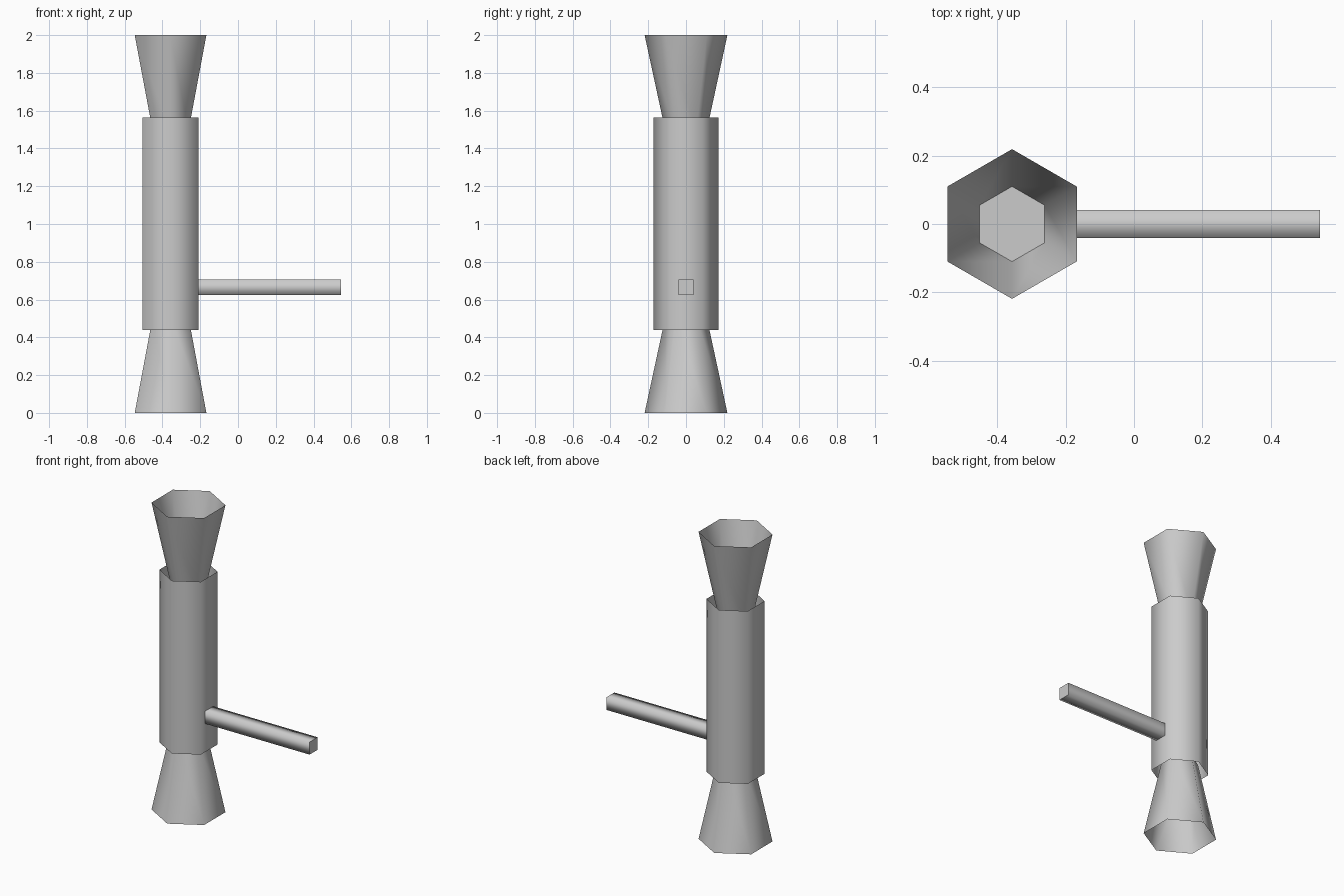
import bpy
import bmesh
from math import pi
from mathutils import Matrix

if "Cube" in bpy.data.objects:
    bpy.data.objects.remove(bpy.data.objects["Cube"])

grey = bpy.data.materials.new("mid_grey")
grey.use_nodes = True
colour = (0.6, 0.6, 0.6, 1)
grey.diffuse_color = colour
grey.node_tree.nodes["Principled BSDF"].inputs["Base Color"].default_value = colour

AXIS_X = -0.357  # centre of the upright pipe


def prism(name, sides, r_low, r_high, length, turn, matrix, open_low, open_high):
    """Smooth-sided prism or frustum along local z, with optional open ends."""
    bm = bmesh.new()
    bmesh.ops.create_cone(bm, cap_ends=True, segments=sides, radius1=r_low,
                          radius2=r_high, depth=length,
                          matrix=Matrix.Rotation(turn, 4, "Z"))
    bm.normal_update()
    ends = [f for f in bm.faces if abs(f.normal.z) > 0.9]
    for f in bm.faces:
        f.smooth = f not in ends
    drop = [f for f in ends if (open_high if f.normal.z > 0 else open_low)]
    bmesh.ops.delete(bm, geom=drop, context="FACES_ONLY")
    bmesh.ops.transform(bm, matrix=matrix, verts=bm.verts)
    mesh = bpy.data.meshes.new(name)
    bm.to_mesh(mesh)
    bm.free()
    mesh.materials.append(grey)
    obj = bpy.data.objects.new(name, mesh)
    bpy.context.collection.objects.link(obj)
    return obj


def at(x, z):
    return Matrix.Translation((x, 0, z))


# Open six-sided pipe
prism("main_pipe", 6, 0.172, 0.172, 1.126, 0, at(AXIS_X, 1.002), True, True)

# Flared cups, closed at the narrow end inside the pipe
prism("upper_flare", 6, 0.11, 0.219, 0.504, 0, at(AXIS_X, 1.748), False, True)
prism("lower_flare", 6, 0.219, 0.11, 0.504, 0, at(AXIS_X, 0.252), True, False)

# Square side handle
start, end = -0.215, 0.545
prism("side_handle", 4, 0.058, 0.058, end - start, pi / 4,
      at((start + end) / 2, 0.664) @ Matrix.Rotation(pi / 2, 4, "Y"), False, False)
